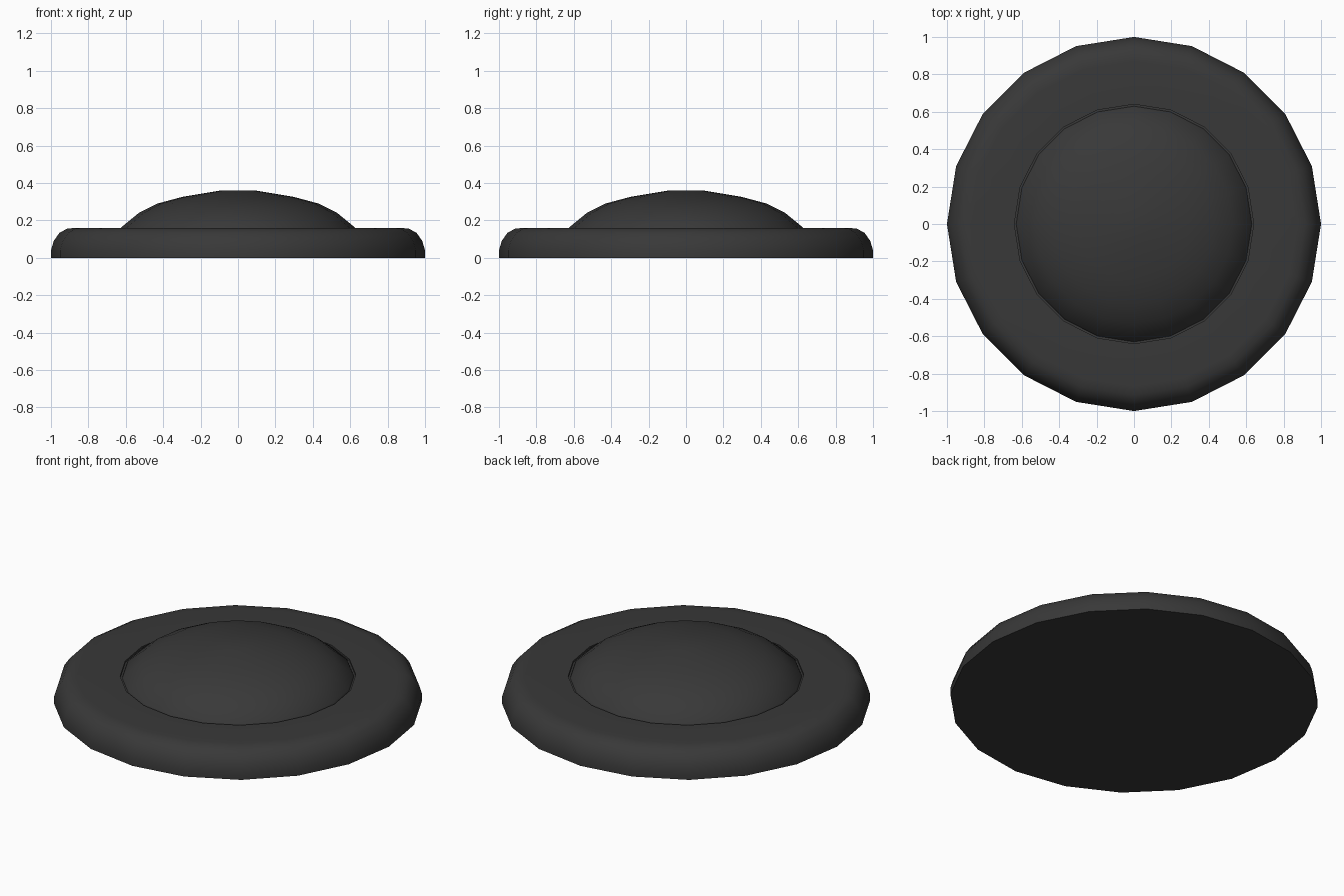
import bpy, bmesh, math

if "Cube" in bpy.data.objects:
    bpy.data.objects.remove(bpy.data.objects["Cube"])

SIDES = 20
mat = bpy.data.materials.new("dark_rubber")
mat.diffuse_color = (0.04, 0.04, 0.04, 1)
mat.use_nodes = True
mat.node_tree.nodes["Principled BSDF"].inputs["Base Color"].default_value = mat.diffuse_color


def lathe(name, profile, angle):
    """Revolve an (r, z) profile; ends at r = 0 merge to a single point."""
    bm = bmesh.new()
    vs = [bm.verts.new((r, 0, z)) for r, z in profile]
    es = [bm.edges.new(p) for p in zip(vs, vs[1:])]
    bmesh.ops.spin(bm, geom=vs + es, cent=(0, 0, 0), axis=(0, 0, 1),
                   angle=math.tau, steps=SIDES, use_duplicate=False)
    bmesh.ops.remove_doubles(bm, verts=bm.verts, dist=1e-4)
    bmesh.ops.recalc_face_normals(bm, faces=bm.faces)
    me = bpy.data.meshes.new(name)
    bm.to_mesh(me)
    bm.free()
    ob = bpy.data.objects.new(name, me)
    bpy.context.collection.objects.link(ob)
    me.materials.append(mat)
    bpy.ops.object.select_all(action='DESELECT')
    ob.select_set(True)
    bpy.context.view_layer.objects.active = ob
    bpy.ops.object.shade_smooth_by_angle(angle=math.radians(angle))
    return ob


# Base disc with rounded upper rim, shallow groove and low dome
lathe("domed_disc", [
    (0, 0), (1, 0), (1, 0.04), (0.985, 0.09), (0.955, 0.133),
    (0.915, 0.155), (0.87, 0.16), (0.64, 0.16),
    (0.64, 0.15), (0.63, 0.15), (0.625, 0.162),
    (0.53, 0.24), (0.43, 0.29), (0.30, 0.325), (0.09, 0.36), (0, 0.36),
], 35)
